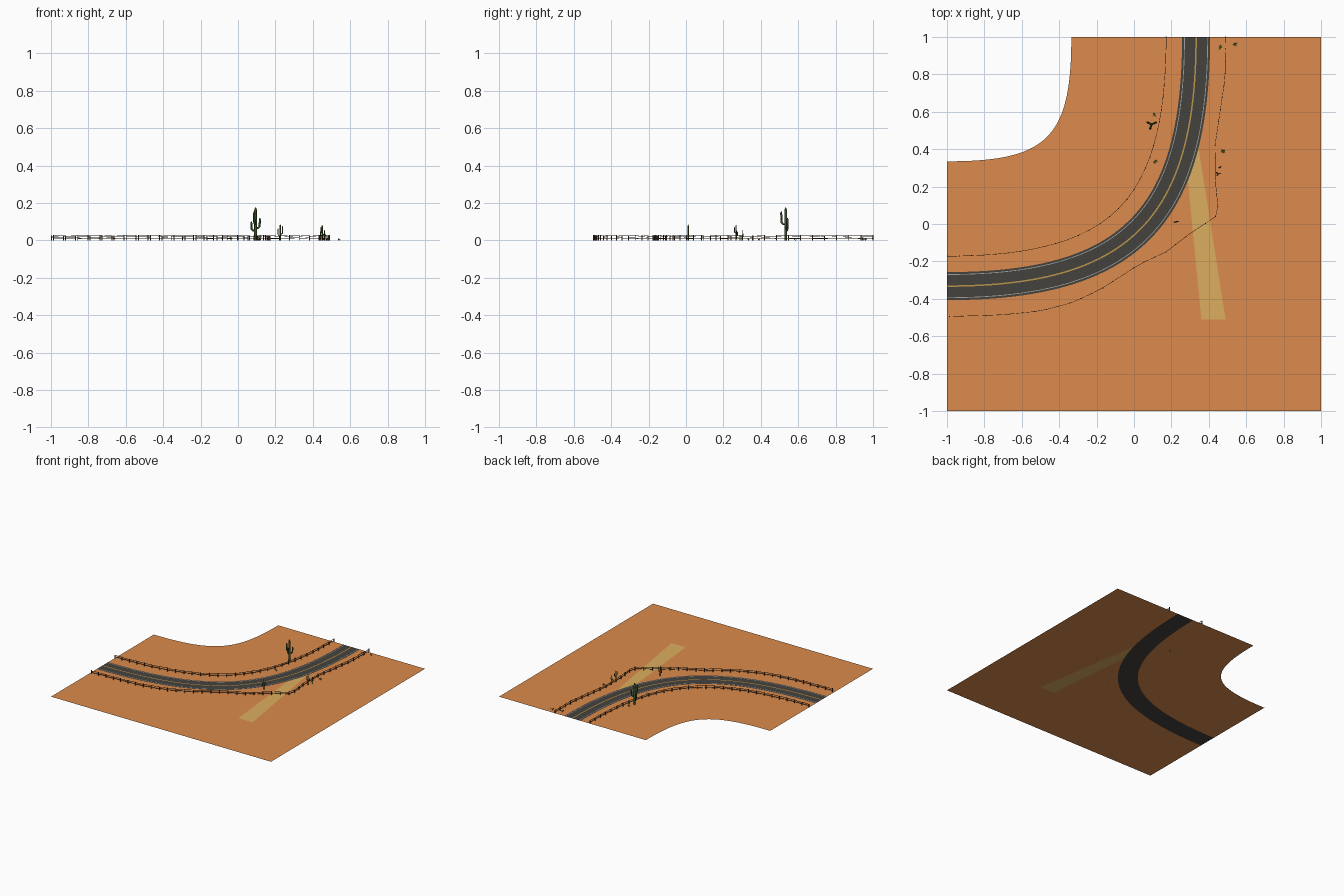
import bpy, bmesh, math, random
from mathutils import Vector

if "Cube" in bpy.data.objects:
    bpy.data.objects.remove(bpy.data.objects["Cube"])

random.seed(4)


def material(name, rgb):
    m = bpy.data.materials.new(name)
    m.diffuse_color = (*rgb, 1)
    m.use_nodes = True
    m.node_tree.nodes["Principled BSDF"].inputs["Base Color"].default_value = m.diffuse_color
    return m


SAND = material("sand", (0.72, 0.26, 0.075))
ASPHALT = material("asphalt", (0.06, 0.055, 0.047))
DIRT = material("dirt", (0.72, 0.42, 0.115))
YELLOW = material("yellow_paint", (0.5, 0.3, 0.07))
WHITE = material("white_paint", (0.35, 0.35, 0.33))
WOOD = material("wood", (0.07, 0.04, 0.022))
GREEN = material("cactus_green", (0.04, 0.085, 0.02))
LEAF = material("leaf", (0.17, 0.25, 0.04))


def finish(name, bm, mat):
    me = bpy.data.meshes.new(name)
    bm.to_mesh(me)
    bm.free()
    ob = bpy.data.objects.new(name, me)
    bpy.context.collection.objects.link(ob)
    me.materials.append(mat)
    return ob


def bend(r, k, off=0.0, n=48):
    """Quarter bend around the corner (-1, 1), shifted sideways by off."""
    out = []
    P = [Vector(p) for p in ((r, 0), (r, -k * r), (k * r, -r), (0, -r))]
    for i in range(n + 1):
        t = i / n
        s = 1 - t
        p = P[0]*s**3 + P[1]*3*s*s*t + P[2]*3*s*t*t + P[3]*t**3
        d = (P[1]-P[0])*s*s + (P[2]-P[1])*2*s*t + (P[3]-P[2])*t*t
        d.normalize()
        out.append(p + Vector((-d.y, d.x)) * off + Vector((-1, 1)))
    return out


def sheet(name, pts, mat, z=0.0):
    bm = bmesh.new()
    f = bm.faces.new([bm.verts.new((p[0], p[1], z)) for p in pts])
    f.normal_update()
    if f.normal.z < 0:
        f.normal_flip()
    bmesh.ops.triangulate(bm, faces=[f], ngon_method='EAR_CLIP')
    return finish(name, bm, mat)


def strip(name, a, b, mat, z=0.0):
    bm = bmesh.new()
    va = [bm.verts.new((p.x, p.y, z)) for p in a]
    vb = [bm.verts.new((p.x, p.y, z)) for p in b]
    for i in range(len(a) - 1):
        f = bm.faces.new((va[i], va[i+1], vb[i+1], vb[i]))
        f.normal_update()
        if f.normal.z < 0:
            f.normal_flip()
    return finish(name, bm, mat)


# Road with painted lines
R, K = 1.332, 0.73
inner, outer = bend(R, K, -0.075), bend(R, K, 0.075)
strip("road", inner, outer, ASPHALT)
for name, off, w, mat in (("centre_line", 0, 0.004, YELLOW),
                          ("inner_line", -0.062, 0.002, WHITE),
                          ("outer_line", 0.062, 0.002, WHITE)):
    strip(name, bend(R, K, off - w), bend(R, K, off + w), mat, 0.001)

# Ground on both sides of the road, with the dirt track let into it
strip("inner_ground", bend(0.665, 0.81), inner, SAND)
mouth = [p for p in outer if 0.2 <= p.y <= 0.45]
before = [p for p in outer if p.y > 0.45]
after = [p for p in outer if p.y < 0.2]
track_end = [(0.49, -0.51), (0.36, -0.51)]
sheet("dirt_track", [mouth[0]] + track_end + mouth[:0:-1], DIRT)
sheet("outer_ground", before + [mouth[0]] + track_end + [mouth[-1]] + after
      + [(-1, -1), (1, -1), (1, 1)], SAND)


def beam(bm, p, q, w, h):
    """Square bar from p to q."""
    p, q = Vector(p), Vector(q)
    d = (q - p).normalized()
    ref = Vector((0, 0, 1)) if abs(d.z) < 0.9 else Vector((0, 1, 0))
    s = d.cross(ref).normalized()
    u = s.cross(d)
    ends = [[bm.verts.new(c + s*w/2*i + u*h/2*j)
             for i, j in ((-1, -1), (1, -1), (1, 1), (-1, 1))] for c in (p, q)]
    a, b = ends
    bm.faces.new(a)
    bm.faces.new(b[::-1])
    for i in range(4):
        bm.faces.new((a[i], b[i], b[(i+1) % 4], a[(i+1) % 4]))


def fence(name, path, step=0.065):
    """Posts at even spacing, joined by two slightly crooked rails."""
    posts, left = [path[0]], step
    for a, b in zip(path, path[1:]):
        d, pos = (b - a).length, 0.0
        while d - pos >= left:
            pos += left
            left = step
            posts.append(a.lerp(b, pos / d))
        left -= d - pos
    bm = bmesh.new()
    for p in posts:
        beam(bm, (*p, 0), (*p, 0.028 + random.uniform(-0.003, 0.002)), 0.005, 0.005)
    for a, b in zip(posts, posts[1:]):
        for z in (0.012, 0.024):
            za, zb = (z + random.uniform(-0.002, 0.002) for _ in range(2))
            beam(bm, (*a, za), (*b, zb), 0.002, 0.003)
    bmesh.ops.recalc_face_normals(bm, faces=bm.faces)
    finish(name, bm, WOOD)


# Fences
fence("inner_fence", bend(R, K, -0.16))
fence("outer_fence", [Vector(p) for p in (
    (0.49, 1), (0.487, 0.78), (0.46, 0.6), (0.433, 0.42), (0.435, 0.23),
    (0.453, 0.05), (0.3, -0.05), (0.17, -0.15), (0.03, -0.215), (-0.18, -0.35),
    (-0.33, -0.42), (-0.5, -0.465), (-0.7, -0.485), (-0.99, -0.495))])


def cactus(name, x, y, h, turn, arms):
    """Trunk plus elbowed arms; arms are (angle, start height, tip height)."""
    cu = bpy.data.curves.new(name, 'CURVE')
    cu.dimensions = '3D'
    cu.bevel_depth = h * 0.045
    cu.bevel_resolution = 1
    cu.use_fill_caps = True
    paths = [[(0, 0, 0, 1), (0, 0, 0.3, 1.1), (0, 0, 0.93, 0.95), (0, 0, 1, 0.4)]]
    for ang, z0, z1 in arms:
        c, s = math.cos(ang + turn), math.sin(ang + turn)
        paths.append([(c*r, s*r, z, w) for r, z, w in (
            (0, z0, 0.6), (0.08, z0, 0.7), (0.13, z0 + 0.05, 0.75),
            (0.145, z1 - 0.05, 0.7), (0.14, z1, 0.3))])
    for pts in paths:
        sp = cu.splines.new('POLY')
        sp.points.add(len(pts) - 1)
        for q, (px, py, pz, w) in zip(sp.points, pts):
            q.co = (px*h, py*h, pz*h, 1)
            q.radius = w
    ob = bpy.data.objects.new(name, cu)
    bpy.context.collection.objects.link(ob)
    ob.location = (x, y, 0)
    cu.materials.append(GREEN)
    bpy.ops.object.select_all(action='DESELECT')
    ob.select_set(True)
    bpy.context.view_layer.objects.active = ob
    bpy.ops.object.convert(target='MESH')


# Cacti
ARMS = [(0, 0.38, 0.68), (2.3, 0.3, 0.58), (4.0, 0.5, 0.88)]
cactus("tall_cactus", 0.094, 0.533, 0.175, 0.4, ARMS)
cactus("roadside_cactus", 0.226, 0.012, 0.085, 0.2,
       [(0, 0.4, 0.9), (3.1, 0.3, 0.75)])
cactus("fence_cactus", 0.45, 0.268, 0.083, 0.1, ARMS)
cactus("small_cactus", 0.462, 0.303, 0.055, 1.0, ARMS[:2])

# Low spiky plants
for i, (x, y) in enumerate(((0.115, 0.335), (0.108, 0.585), (0.475, 0.39),
                            (0.46, 0.945), (0.54, 0.96))):
    bm = bmesh.new()
    for j in range(9):
        a = j * math.tau / 9 + random.uniform(-0.2, 0.2)
        r, z = random.uniform(0.008, 0.016), random.uniform(0.006, 0.016)
        bm.faces.new([bm.verts.new(v) for v in (
            (x - 0.003*math.sin(a), y + 0.003*math.cos(a), 0),
            (x + 0.003*math.sin(a), y - 0.003*math.cos(a), 0),
            (x + r*math.cos(a), y + r*math.sin(a), z))])
    finish(f"plant_{i + 1}", bm, LEAF)
